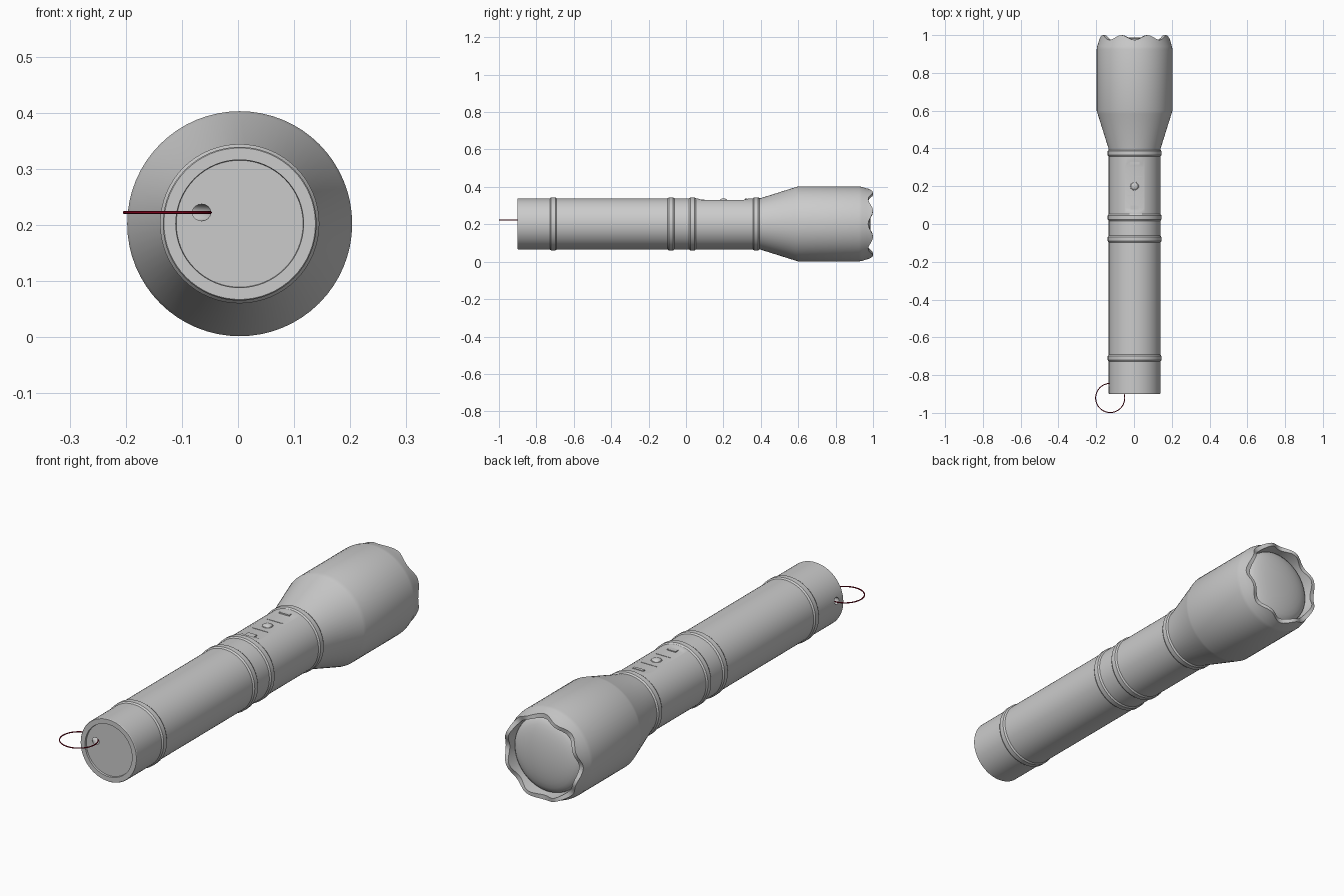
import bpy, bmesh
from math import cos, sin, pi, sqrt

if "Cube" in bpy.data.objects:
    bpy.data.objects.remove(bpy.data.objects["Cube"])

CX, CZ, SEG = 0.003, 0.202, 64


def obj_from(bm, name):
    bmesh.ops.recalc_face_normals(bm, faces=bm.faces)
    me = bpy.data.meshes.new(name)
    bm.to_mesh(me)
    bm.free()
    ob = bpy.data.objects.new(name, me)
    bpy.context.collection.objects.link(ob)
    return ob


def lathe(name, profile, warp=None):
    """Revolve (y, r) points around the torch axis; r = 0 ends become poles."""
    bm = bmesh.new()
    rings = []
    for y, r in profile:
        if r == 0:
            rings.append([bm.verts.new((CX, y, CZ))] * SEG)
            continue
        ring = []
        for i in range(SEG):
            a = 2 * pi * i / SEG
            yy, rr = warp(y, r, a) if warp else (y, r)
            ring.append(bm.verts.new((CX + rr * cos(a), yy, CZ + rr * sin(a))))
        rings.append(ring)
    for a, b in zip(rings, rings[1:]):
        for i in range(SEG):
            j = (i + 1) % SEG
            bm.faces.new(list(dict.fromkeys((a[i], a[j], b[j], b[i]))))
    return obj_from(bm, name)


def torus(name, centre, R, r, n, m):
    bm = bmesh.new()
    rings = [[bm.verts.new((centre[0] + (R + r * cos(v * 2 * pi / m)) * cos(u * 2 * pi / n),
                            centre[1] + (R + r * cos(v * 2 * pi / m)) * sin(u * 2 * pi / n),
                            centre[2] + r * sin(v * 2 * pi / m))) for v in range(m)]
             for u in range(n)]
    for u in range(n):
        a, b = rings[u], rings[(u + 1) % n]
        for v in range(m):
            w = (v + 1) % m
            bm.faces.new((a[v], b[v], b[w], a[w]))
    return obj_from(bm, name)


def box(name, x, y, z, sx, sy, sz):
    bm = bmesh.new()
    bmesh.ops.create_cube(bm, size=1)
    for v in bm.verts:
        v.co = (x + v.co.x * sx, y + v.co.y * sy, z + v.co.z * sz)
    return obj_from(bm, name)


def activate(ob):
    bpy.ops.object.select_all(action='DESELECT')
    ob.select_set(True)
    bpy.context.view_layer.objects.active = ob


def cut(ob, cutter):
    mod = ob.modifiers.new("cut", 'BOOLEAN')
    mod.operation, mod.solver, mod.object = 'DIFFERENCE', 'EXACT', cutter
    activate(ob)
    bpy.ops.object.modifier_apply(modifier=mod.name)
    bpy.data.objects.remove(cutter)


def smooth(ob, angle=0.5):
    activate(ob)
    bpy.ops.object.shade_smooth_by_angle(angle=angle)


def ridge(y, r=0.137):
    return [(y - 0.018, r), (y - 0.011, r + 0.005), (y + 0.011, r + 0.005), (y + 0.018, r)]


# Body: tail cap, grip ridges, flared head and scalloped bezel
def scallop(y, r, a):
    if y < 0.99:
        return y, r
    dip = 0.026 * (0.5 + 0.5 * cos(8 * a))
    return y - dip, r + (0.2 * dip if r > 0.175 else 0)


profile = [(-0.892, 0), (-0.892, 0.113), (-0.9, 0.114), (-0.9, 0.135), (-0.897, 0.137)]
for y in (-0.71, -0.08, 0.035, 0.375):
    profile += ridge(y)
profile += [(0.40, 0.138), (0.585, 0.196), (0.60, 0.2005), (0.925, 0.2005), (0.94, 0.198),
            (0.965, 0.190), (1.0, 0.183), (1.0, 0.168), (0.94, 0.165), (0.94, 0)]
body = lathe("torch_body", profile, scallop)

# Recessed switch panel on top
bm = bmesh.new()
side = [(0.055, 0.342), (0.085, 0.329), (0.30, 0.329), (0.355, 0.342), (0.355, 0.38), (0.055, 0.38)]
face = bm.faces.new([bm.verts.new((-0.1, y, z)) for y, z in side])
ext = bmesh.ops.extrude_face_region(bm, geom=[face])
bmesh.ops.translate(bm, vec=(0.2, 0, 0),
                    verts=[g for g in ext["geom"] if isinstance(g, bmesh.types.BMVert)])
cut(body, obj_from(bm, "panel_cutter"))

# Curved lanyard hole through the tail corner
cut(body, torus("hole_cutter", (-0.126, -0.921, 0.222), 0.068, 0.015, 48, 16))
smooth(body)

# Domed lens
R, H, N = 0.164, 0.045, 8
lens = lathe("lens", [(0.94, R)] + [(0.942 + H * sin(pi / 2 * k / N), R * cos(pi / 2 * k / N))
                                    for k in range(N)] + [(0.942 + H, 0)])
smooth(lens, 0.8)

# Push button and its collar
bm = bmesh.new()
bmesh.ops.create_uvsphere(bm, u_segments=24, v_segments=12, radius=1)
for v in bm.verts:
    v.co = (CX + v.co.x * 0.02, 0.2 + v.co.y * 0.02, 0.329 + v.co.z * 0.009)
smooth(obj_from(bm, "push_button"))
smooth(torus("button_collar", (CX, 0.2, 0.329), 0.021, 0.002, 32, 8))

# Thin divider bars and small raised markers on the panel
for i, y in enumerate((0.15, 0.25)):
    box(f"panel_bar_{i + 1}", CX, y, 0.329, 0.075, 0.004, 0.003)
box("lower_marker", CX, 0.085, 0.330, 0.042, 0.026, 0.006)
box("upper_marker", CX, 0.322, 0.335, 0.05, 0.014, 0.006)

# Lanyard ring
ring = torus("lanyard_ring", (-0.126, -0.921, 0.222), 0.077, 0.0025, 64, 8)
smooth(ring, 1.0)
mat = bpy.data.materials.new("dark_red")
mat.diffuse_color = (0.2, 0.0, 0.01, 1)
mat.use_nodes = True
mat.node_tree.nodes["Principled BSDF"].inputs["Base Color"].default_value = mat.diffuse_color
ring.data.materials.append(mat)
